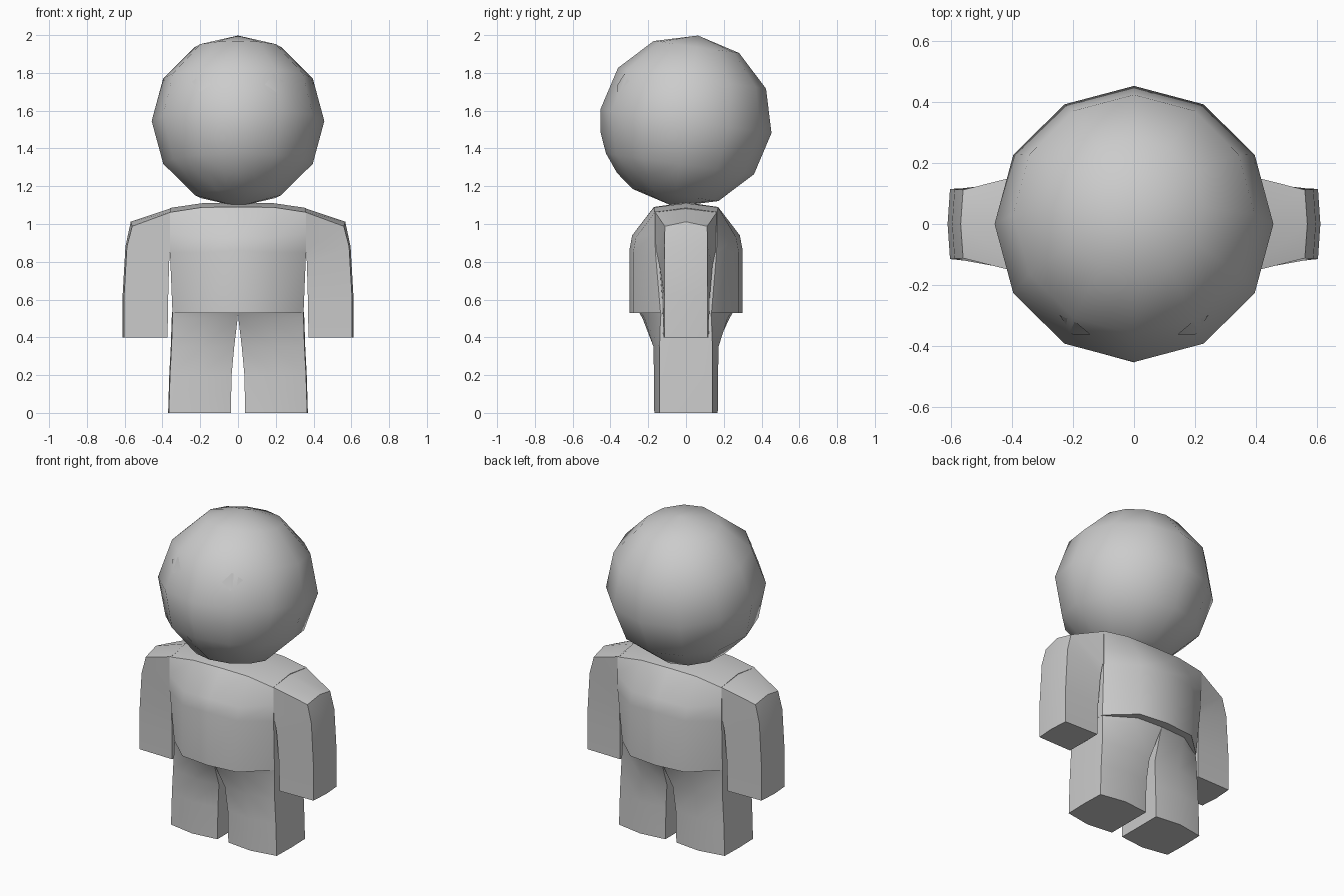
import bpy, bmesh, math
from mathutils import Matrix, Vector
from mathutils.bvhtree import BVHTree

cube = bpy.data.objects.get("Cube")
if cube:
    bpy.data.objects.remove(cube, do_unlink=True)

grey = bpy.data.materials.new("plain_grey")
grey.use_nodes = True
grey.diffuse_color = (0.6, 0.6, 0.6, 1)
grey.node_tree.nodes["Principled BSDF"].inputs["Base Color"].default_value = (0.6, 0.6, 0.6, 1)


def finish(name, bm, angle=40):
    """Turn a bmesh into a smooth-shaded object with sharp edges kept."""
    mesh = bpy.data.meshes.new(name)
    bm.to_mesh(mesh)
    bm.free()
    mesh.materials.append(grey)
    obj = bpy.data.objects.new(name, mesh)
    bpy.context.collection.objects.link(obj)
    bpy.ops.object.select_all(action='DESELECT')
    obj.select_set(True)
    bpy.context.view_layer.objects.active = obj
    bpy.ops.object.shade_smooth_by_angle(angle=math.radians(angle))
    return obj


def loft(name, rings, side=1):
    """Skin closed rings of points, with caps; side -1 mirrors in x."""
    bm = bmesh.new()
    loops = [[bm.verts.new((x * side, y, z)) for x, y, z in r] for r in rings]
    n = len(loops[0])
    for a, b in zip(loops, loops[1:]):
        for i in range(n):
            j = (i + 1) % n
            bm.faces.new((a[i], a[j], b[j], b[i]))
    bm.faces.new(loops[0])
    bm.faces.new(loops[-1])
    bmesh.ops.recalc_face_normals(bm, faces=bm.faces)
    return finish(name, bm)


# Torso: half profiles (y, z) from spine to hem, lofted across x
MID = [(0, 1.115), (0.17, 1.09), (0.285, 0.94), (0.30, 0.86), (0.30, 0.53)]
CHEST = [(0, 1.11), (0.17, 1.088), (0.265, 0.93), (0.28, 0.85), (0.28, 0.53)]
FLANK = [(0, 1.085), (0.165, 1.062), (0.165, 0.95), (0.162, 0.85), (0.135, 0.53)]


def section(x, half, hem_x=None):
    pts = half + [(-y, z) for y, z in reversed(half[1:])]
    return [(hem_x if hem_x and z < 0.6 else x, y, z) for y, z in pts]


loft("torso", [section(-0.36, FLANK, -0.347), section(-0.19, CHEST), section(0, MID),
               section(0.19, CHEST), section(0.36, FLANK, 0.347)])

# Arms: (outer x, outer z, inner x, inner z, outer depth, inner depth)
ARM = [(0.35, 1.075, 0.35, 0.85, 0.165, 0.162),
       (0.56, 1.00, 0.362, 0.85, 0.112, 0.155),
       (0.588, 0.88, 0.365, 0.78, 0.114, 0.14),
       (0.603, 0.62, 0.37, 0.60, 0.115, 0.125),
       (0.603, 0.40, 0.373, 0.40, 0.115, 0.12)]


def arm_ring(i, row):
    ox, oz, ix, iz, od, idp = row
    bulge_x = 0.008 if i else 0
    bulge_z = (0.01, 0.012, 0, 0, 0)[i]
    return [(ox, -od, oz - bulge_z), (ox + bulge_x, 0, oz + bulge_z), (ox, od, oz - bulge_z),
            (ix, idp, iz), (ix, -idp, iz)]


# Legs: (z, inner x, outer x, inner depth, middle depth, outer depth)
LEG = [(0.535, 0.0, 0.345, 0.25, 0.24, 0.13),
       (0.50, 0.002, 0.347, 0.23, 0.22, 0.135),
       (0.35, 0.02, 0.352, 0.16, 0.172, 0.14),
       (0.20, 0.034, 0.36, 0.15, 0.17, 0.14),
       (0.00, 0.038, 0.366, 0.15, 0.168, 0.14)]


def leg_ring(z, a, b, da, dm, db):
    m = (a + b) / 2
    return [(a, -da, z), (m, -dm, z), (b, -db, z), (b + 0.004, 0, z),
            (b, db, z), (m, dm, z), (a, da, z)]


for label, side in (("left", 1), ("right", -1)):
    loft(label + "_arm", [arm_ring(i, r) for i, r in enumerate(ARM)], side)
    loft(label + "_leg", [leg_ring(*r) for r in LEG], side)

# Head: low-poly sphere tipped back, with a finer face region
R, CENTRE = 0.457, Vector((0, 0, 1.545))
bm = bmesh.new()
bmesh.ops.create_uvsphere(bm, u_segments=12, v_segments=6, radius=R)
bmesh.ops.rotate(bm, verts=bm.verts, matrix=Matrix.Rotation(math.radians(-8), 3, 'X'))
face_edges = {e for f in bm.faces if f.calc_center_median().y < -0.25 for e in f.edges}
bmesh.ops.subdivide_edges(bm, edges=list(face_edges), cuts=1, use_grid_fill=True)
for v in bm.verts:
    # Round the nose and chin along the centre line
    if abs(v.co.x) < 0.01 and v.co.y < -0.3 and v.co.z < 0.05:
        v.co = v.co.normalized() * R
bmesh.ops.translate(bm, verts=bm.verts, vec=CENTRE)
bmesh.ops.recalc_face_normals(bm, faces=bm.faces)
surface = BVHTree.FromBMesh(bm)
finish("head", bm, 60)

# Eyes: thin diamond plates following the face
DIAMOND = [(0.0, 0.0), (-0.008, 0.048), (-0.05, -0.008), (0.008, -0.048), (0.05, 0.008)]
for label, side in (("left", 1), ("right", -1)):
    bm = bmesh.new()
    pts = []
    for dx, dz in DIAMOND:
        hit = surface.ray_cast(Vector((side * (0.192 + dx), -2, 1.745 + dz)), Vector((0, 1, 0)))[0]
        pts.append(bm.verts.new(hit + (hit - CENTRE).normalized() * 0.004))
    for i in range(4):
        bm.faces.new((pts[0], pts[1 + i], pts[1 + (i + 1) % 4]))
    bmesh.ops.recalc_face_normals(bm, faces=bm.faces)
    if sum(f.normal.y for f in bm.faces) > 0:
        bmesh.ops.reverse_faces(bm, faces=bm.faces)
    finish(label + "_eye", bm, 60)
